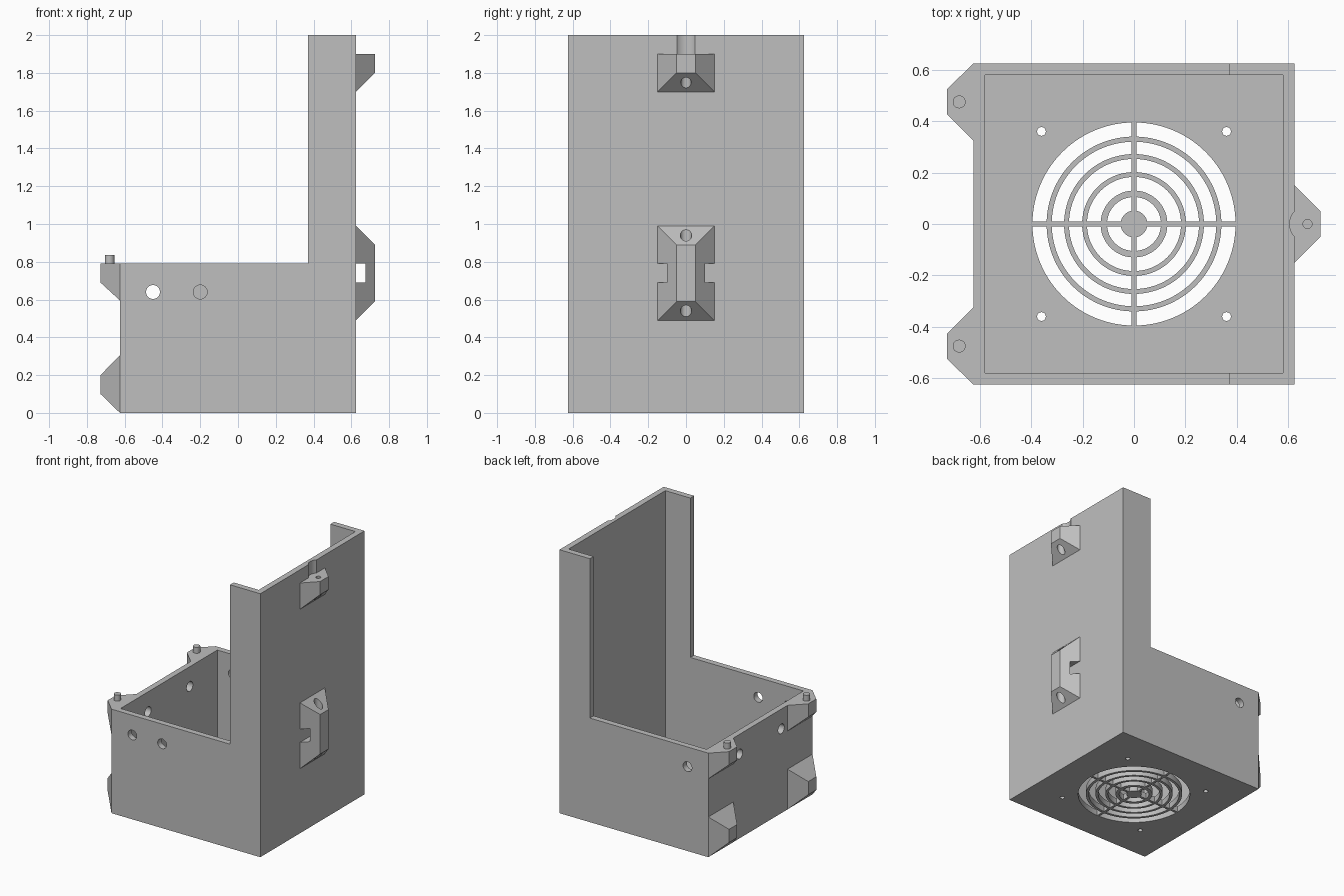
import bpy, bmesh, math
from mathutils import Matrix

cube = bpy.data.objects.get("Cube")
if cube:
    bpy.data.objects.remove(cube, do_unlink=True)

grey = bpy.data.materials.new("plain_grey")
grey.use_nodes = True
GREY = (0.52, 0.52, 0.52, 1)
grey.diffuse_color = GREY
grey.node_tree.nodes["Principled BSDF"].inputs["Base Color"].default_value = GREY

HALF, INNER, FLOOR = 0.625, 0.58, 0.045
LOW, HIGH, STEP = 0.79, 2.0, 0.37


def finish(name, bm):
    bmesh.ops.recalc_face_normals(bm, faces=bm.faces)
    mesh = bpy.data.meshes.new(name)
    bm.to_mesh(mesh)
    bm.free()
    mesh.materials.append(grey)
    obj = bpy.data.objects.new(name, mesh)
    bpy.context.collection.objects.link(obj)
    return obj


def loft(name, sections):
    """Skin a stack of matching closed sections, capped at both ends."""
    bm = bmesh.new()
    rows = [[bm.verts.new(p) for p in s] for s in sections]
    n = len(rows[0])
    for a, b in zip(rows, rows[1:]):
        for i in range(n):
            j = (i + 1) % n
            bm.faces.new((a[i], a[j], b[j], b[i]))
    bm.faces.new(rows[0])
    bm.faces.new(rows[-1])
    return finish(name, bm)


def rect(x, y0, y1, z0, z1):
    return [(x, y0, z0), (x, y1, z0), (x, y1, z1), (x, y0, z1)]


def box(name, x0, x1, y0, y1, z0, z1):
    return loft(name, [rect(x0, y0, y1, z0, z1), rect(x1, y0, y1, z0, z1)])


def rod(name, centre, r, length, axis="Z", r2=None, n=32):
    bm = bmesh.new()
    turn = Matrix() if axis == "Z" else Matrix.Rotation(math.pi / 2, 4, "Y" if axis == "X" else "X")
    bmesh.ops.create_cone(bm, cap_ends=True, segments=n, radius1=r,
                          radius2=r if r2 is None else r2, depth=length,
                          matrix=Matrix.Translation(centre) @ turn)
    return finish(name, bm)


def activate(obj):
    bpy.ops.object.select_all(action="DESELECT")
    obj.select_set(True)
    bpy.context.view_layer.objects.active = obj


def cut(obj, cutters):
    for c in cutters:
        c.hide_render = True
        mod = obj.modifiers.new("cut", "BOOLEAN")
        mod.operation, mod.solver, mod.object = "DIFFERENCE", "EXACT", c
        activate(obj)
        bpy.ops.object.modifier_apply(modifier=mod.name)
        bpy.data.objects.remove(c, do_unlink=True)


def smooth(obj):
    activate(obj)
    bpy.ops.object.shade_smooth_by_angle(angle=math.radians(30))


# Housing: L-shaped side profile, hollowed out
profile = [(-HALF, 0), (HALF, 0), (HALF, HIGH), (STEP, HIGH), (STEP, LOW), (-HALF, LOW)]
housing = loft("housing", [[(x, y, z) for x, z in profile] for y in (-HALF, HALF)])
tools = [box("cavity", -INNER, INNER, -INNER, INNER, FLOOR, HIGH + 0.2)]

# Fan opening with screw holes in the floor
FAN = 0.395
tools.append(rod("fan_opening", (0, 0, 0), FAN, 0.3, n=96))
for sx in (-1, 1):
    for sy in (-1, 1):
        tools.append(rod("screw_hole", (sx * 0.36, sy * 0.36, 0), 0.017, 0.3))

# Cable holes near the rim
HOLE_R, HOLE_Z = 0.037, 0.64
for x, y in ((-0.45, -HALF), (-0.2, -HALF), (-0.45, HALF)):
    tools.append(rod("cable_hole", (x, y, HOLE_Z), HOLE_R, 0.2, "Y"))
for y in (-0.25, 0.25):
    tools.append(rod("cable_hole", (-HALF, y, HOLE_Z), HOLE_R, 0.16, "X"))

# Clearance groove above the upper hook
HOOK_X = 0.675
tools.append(rod("groove", (HOOK_X, 0, 2.0), 0.07, 0.2))
cut(housing, tools)
smooth(housing)

# Fan grille: rings, hub and crossed bars
for inner, outer in ((0.105, 0.13), (0.183, 0.202), (0.253, 0.272), (0.32, 0.34)):
    ring = rod("grille_ring", (0, 0, FLOOR / 2), outer, FLOOR, n=96)
    cut(ring, [rod("ring_hole", (0, 0, 0), inner, 0.3, n=96)])
    smooth(ring)
smooth(rod("grille_hub", (0, 0, FLOOR / 2), 0.052, FLOOR, n=48))
BAR = 0.009
box("grille_bar_across", -FAN, FAN, -BAR, BAR, 0, FLOOR)
box("grille_bar_along", -BAR, BAR, -FAN, FAN, 0, FLOOR)


# Tapered mounting lugs on the -x wall
def lug(name, x0, x1, y, wide, narrow, base_z, tip_z):
    return loft(name, [rect(x0, y - wide, y + wide, *base_z),
                       rect(x1, y - narrow, y + narrow, *tip_z)])


LUG_X = -0.728
for y in (-0.475, 0.475):
    lug("upper_lug", -HALF, LUG_X, y, 0.15, 0.048, (0.595, LOW), (0.69, LOW))
    lug("lower_lug", -HALF, LUG_X, y, 0.15, 0.048, (0, 0.305), (0.1, 0.2))
    smooth(rod("peg", (-0.68, y, 0.81), 0.025, 0.05))

# Upper hook on the tall wall, with a tapering pin hole
upper_hook = lug("upper_hook", HALF, 0.725, 0, 0.15, 0.05, (1.7, 1.9), (1.8, 1.9))
cut(upper_hook, [rod("pin_hole", (HOOK_X, 0, 1.81), 0.03, 0.2, r2=0.017)])
smooth(upper_hook)

# Middle hook: slotted double taper with a pin hole at each end
middle_hook = lug("middle_hook", HALF, 0.725, 0, 0.15, 0.05, (0.49, 0.99), (0.59, 0.89))
cut(middle_hook, [
    box("slot", 0.6, HOOK_X, -0.3, 0.3, 0.69, 0.79),
    rod("pin_hole", (HOOK_X, 0, 0.56), 0.03, 0.2),
    rod("pin_hole", (HOOK_X, 0, 0.92), 0.03, 0.2),
])
smooth(middle_hook)
